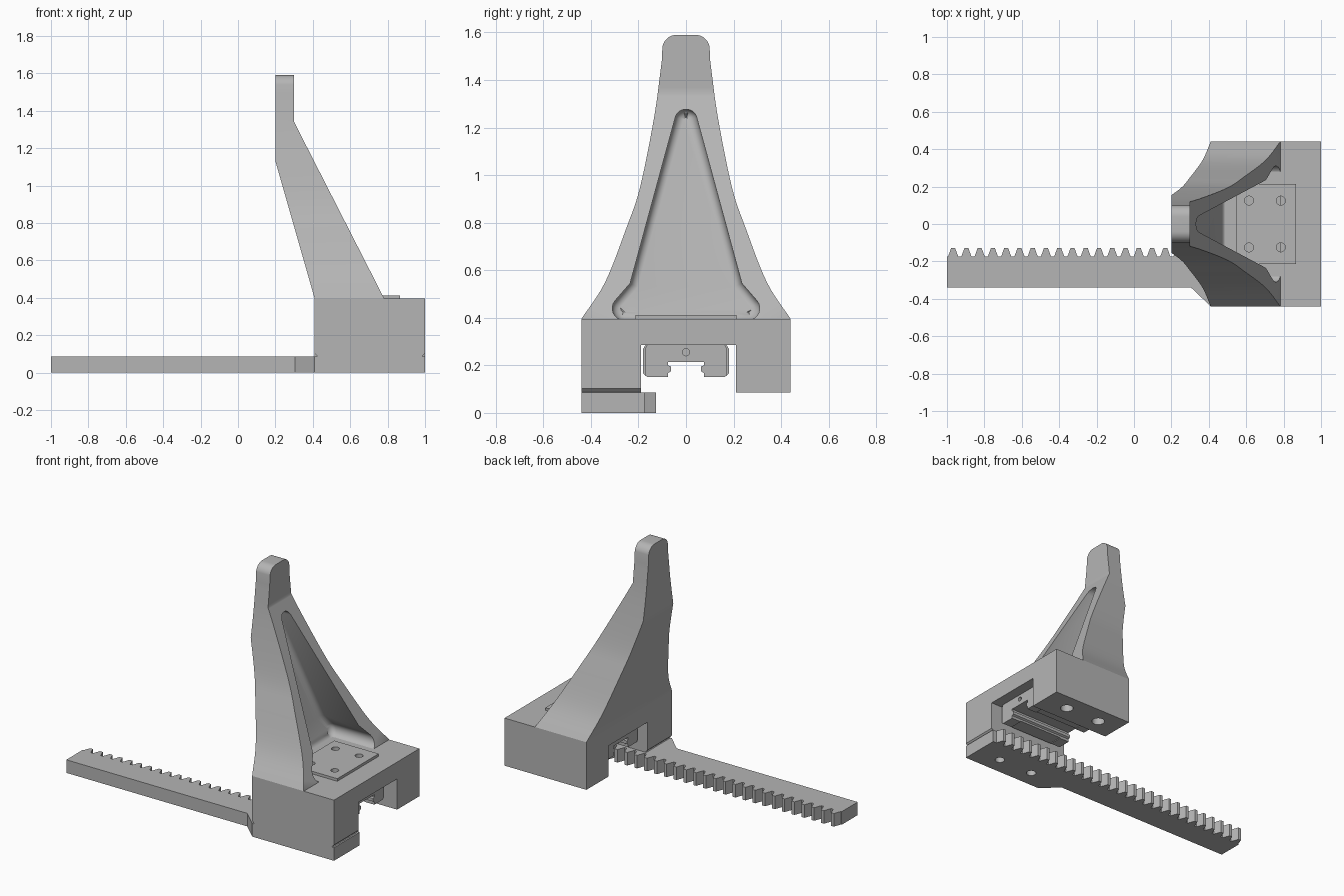
import bpy, bmesh, math
from mathutils import Vector

if "Cube" in bpy.data.objects:
    bpy.data.objects.remove(bpy.data.objects["Cube"], do_unlink=True)

grey = bpy.data.materials.new("machined grey")
grey.use_nodes = True
grey.diffuse_color = (0.46, 0.46, 0.46, 1)
grey.node_tree.nodes["Principled BSDF"].inputs["Base Color"].default_value = grey.diffuse_color


def finish(name, bm):
    bmesh.ops.recalc_face_normals(bm, faces=bm.faces)
    mesh = bpy.data.meshes.new(name)
    bm.to_mesh(mesh)
    bm.free()
    mesh.materials.append(grey)
    ob = bpy.data.objects.new(name, mesh)
    bpy.context.collection.objects.link(ob)
    return ob


def prism(name, outline, axis, lo, hi):
    """Extrude a 2D outline along an axis; outline holds the other two coordinates in order."""
    bm = bmesh.new()

    def place(p, t):
        c = list(p)
        c.insert("xyz".index(axis), t)
        return bm.verts.new(c)
    a = [place(p, lo) for p in outline]
    b = [place(p, hi) for p in outline]
    bm.faces.new(a)
    bm.faces.new(b)
    for i in range(len(a)):
        j = (i + 1) % len(a)
        bm.faces.new((a[i], a[j], b[j], b[i]))
    return finish(name, bm)


def box(name, x, y, z):
    return prism(name, [(x[0], y[0]), (x[1], y[0]), (x[1], y[1]), (x[0], y[1])], "z", *z)


def circle(u, v, r, n=24):
    return [(u + r * math.cos(k * math.tau / n), v + r * math.sin(k * math.tau / n)) for k in range(n)]


def boolean(ob, tool, operation="DIFFERENCE"):
    mod = ob.modifiers.new("cut", "BOOLEAN")
    mod.operation = operation
    mod.solver = "EXACT"
    mod.object = tool
    bpy.context.view_layer.objects.active = ob
    bpy.ops.object.modifier_apply(modifier=mod.name)
    bpy.data.objects.remove(tool, do_unlink=True)


def drill(ob, x, y, r, lo, hi):
    boolean(ob, prism("drill", circle(x, y, r), "z", lo, hi))


def smooth(ob, angle=30):
    bpy.ops.object.select_all(action="DESELECT")
    ob.select_set(True)
    bpy.context.view_layer.objects.active = ob
    bpy.ops.object.shade_smooth_by_angle(angle=math.radians(angle))


def mirrored(half):
    """Close a half outline, listed bottom to top, across y = 0."""
    return half + [(-y, z) for y, z in reversed(half)]


def spline(points, steps=6):
    """Smooth curve through a few points."""
    pts = [Vector(p) for p in points]
    pts = [2 * pts[0] - pts[1]] + pts + [2 * pts[-1] - pts[-2]]
    out = []
    for a, b, c, d in zip(pts, pts[1:], pts[2:], pts[3:]):
        for k in range(steps):
            t = k / steps
            out.append(tuple(0.5 * (2 * b + (c - a) * t + (2 * a - 5 * b + 4 * c - d) * t * t
                                    + (3 * b - a - 3 * c + d) * t ** 3)))
    return out + [tuple(pts[-2])]


def arc(y, z, r, start, end, n=8):
    angles = [math.radians(start + (end - start) * k / n) for k in range(n + 1)]
    return [(y + r * math.cos(a), z + r * math.sin(a)) for a in angles]


# Saddle block with a channel underneath
TOP, SEAM = 0.395, 0.085
saddle = prism("saddle_block", [(-0.44, SEAM), (-0.19, SEAM), (-0.19, 0.285), (0.21, 0.285),
                                (0.21, SEAM), (0.44, SEAM), (0.44, TOP), (-0.44, TOP)], "x", 0.41, 1)
for x in (0.41, 1):
    boolean(saddle, prism("groove", circle(x, SEAM + 0.004, 0.014, 4), "y", -0.5, -0.1))
for x in (0.565, 0.82):
    drill(saddle, x, 0.325, 0.04, 0, 0.25)
smooth(saddle)

# Tower: side silhouette crossed with front silhouette
tower = prism("tower", [(0.41, 0.38), (0.41, TOP), (0.2, 1.13), (0.2, 1.59), (0.3, 1.59),
                        (0.3, 1.34), (0.782, TOP), (0.782, 0.38)], "y", -0.5, 0.5)
edge = spline([(0.44, TOP), (0.34, 0.55), (0.25, 0.78), (0.193, 0.95), (0.133, 1.25), (0.102, 1.48)])
crown = arc(0.04, 1.53, 0.06, 10, 90)
boolean(tower, prism("flare", mirrored([(0.44, 0.37)] + edge + crown), "x", 0, 1), "INTERSECT")

# Pocket in the sloping face, with a filleted back wall parallel to the rear face
half = ([(0.2, 0.39)] + arc(0.26, 0.44, 0.05, -90, 40) + [(0.235, 0.545)]
        + arc(0, 1.23, 0.047, 14, 84))
pocket = prism("pocket", mirrored(half), "x", 0, 1.2)
bm = bmesh.new()
bm.from_mesh(pocket.data)
back = [v for v in bm.verts if v.co.x < 0.5]
for v in back:
    v.co.x = 0.465 - (v.co.z - TOP) * 0.286
rim = [e for e in bm.edges if all(v in back for v in e.verts)]
bmesh.ops.bevel(bm, geom=rim, offset=0.035, segments=5, profile=0.5, affect="EDGES", clamp_overlap=True)
bmesh.ops.recalc_face_normals(bm, faces=bm.faces)
bm.to_mesh(pocket.data)
bm.free()
boolean(tower, pocket)
smooth(tower)

# Raised mounting pad with four screw holes
pad = box("mounting_pad", (0.545, 0.865), (-0.213, 0.213), (0.38, 0.412))
for x in (0.615, 0.785):
    for y in (-0.125, 0.125):
        drill(saddle, x, y, 0.024, 0.33, 0.45)
        drill(pad, x, y, 0.024, 0.33, 0.45)
smooth(saddle)
smooth(pad)


# Linear carriage hanging in the channel, with end caps
def carriage_part(name, w, bottom, x0, x1):
    right = [(0.075, 0.215), (0.075, 0.2), (0.063, 0.195), (0.063, 0.175), (0.075, 0.168),
             (0.075, bottom), (w - 0.01, bottom), (w, bottom + 0.01), (w, 0.27), (w - 0.01, 0.286)]
    return prism(name, mirrored(right), "x", x0, x1)


carriage_part("carriage_body", 0.18, 0.155, 0.54, 0.86)
for name, x0, x1 in (("carriage_rear_cap", 0.47, 0.54), ("carriage_front_cap", 0.86, 0.93)):
    cap = carriage_part(name, 0.173, 0.15, x0, x1)
    for x in (0.47, 0.93):
        boolean(cap, prism("port", circle(0, 0.255, 0.015, 16), "x", x - 0.03, x + 0.03))
    smooth(cap)

# Toothed rack bolted under one leg
PITCH, ROOT, TIP = 0.0709, -0.175, -0.127
outline = [(-1, ROOT), (-1, -0.34), (0.305, -0.34), (0.41, -0.44), (1, -0.44), (1, ROOT)]
for k in reversed(range(28)):
    x = -0.967 + k * PITCH
    outline += [(x + s * d, y) for s, d, y in ((1, 0.028, ROOT), (1, 0.023, ROOT + 0.012), (1, 0.01, TIP),
                                               (-1, 0.01, TIP), (-1, 0.023, ROOT + 0.012), (-1, 0.028, ROOT))]
rack = prism("toothed_rack", outline, "z", 0, SEAM)
for x in (0.565, 0.82):
    drill(rack, x, -0.325, 0.03, -0.1, 0.06)
smooth(rack)
